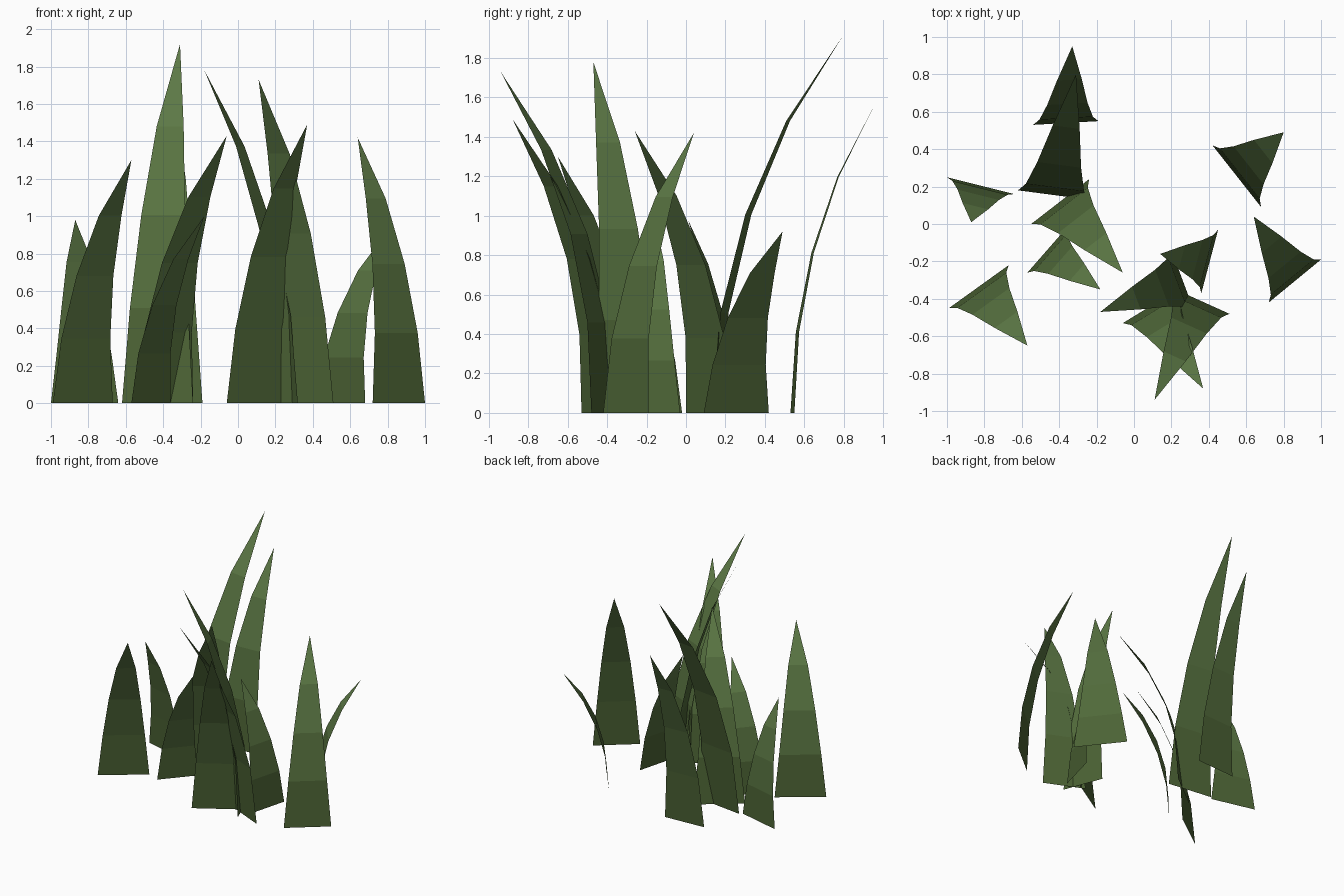
import bpy
from mathutils import Vector

if "Cube" in bpy.data.objects:
    bpy.data.objects.remove(bpy.data.objects["Cube"])


def make_material(name, colour):
    mat = bpy.data.materials.new(name)
    mat.use_nodes = True
    mat.diffuse_color = colour
    bsdf = mat.node_tree.nodes["Principled BSDF"]
    bsdf.inputs["Base Color"].default_value = colour
    bsdf.inputs["Roughness"].default_value = 0.9
    return mat


# One green per height band, deepest at the root
BANDS = [
    make_material("root_green", (0.072, 0.125, 0.035, 1)),
    make_material("lower_green", (0.084, 0.148, 0.044, 1)),
    make_material("upper_green", (0.096, 0.170, 0.052, 1)),
    make_material("tip_green", (0.108, 0.190, 0.060, 1)),
]
STEPS = len(BANDS)


def blade(name, start, end, tip):
    """Tapered strip on the root edge start-end, curving over to the tip."""
    a, b, top = Vector((*start, 0)), Vector((*end, 0)), Vector(tip)
    root, half = (a + b) / 2, (b - a) / 2
    lean = Vector((top.x - root.x, top.y - root.y, 0))
    # Faces look away from the lean
    if half.cross(Vector((0, 0, 1))).dot(lean) > 0:
        half = -half
    verts = []
    for i in range(STEPS):
        t = i / STEPS
        centre = root + lean * t ** 2
        centre.z = top.z * 1.064 * t * (1 - 0.06 * t * t)
        side = half * (1 - t) ** 0.7
        verts += [centre - side, centre + side]
    verts.append(top)
    faces = [(i, i + 1, i + 3, i + 2) for i in range(0, 2 * STEPS - 2, 2)]
    faces.append((2 * STEPS - 2, 2 * STEPS - 1, 2 * STEPS))
    mesh = bpy.data.meshes.new(name)
    mesh.from_pydata(verts, [], faces)
    for mat in BANDS:
        mesh.materials.append(mat)
    for band, face in enumerate(mesh.polygons):
        face.material_index = band
    obj = bpy.data.objects.new(name, mesh)
    bpy.context.collection.objects.link(obj)


# Back blades
blade("back_blade", (-0.54, 0.53), (-0.19, 0.55), (-0.33, 0.95, 1.55))
blade("tallest_blade", (-0.62, 0.18), (-0.24, 0.13), (-0.31, 0.80, 1.92))
# Blades on the -x side
blade("short_side_blade", (-1.00, 0.25), (-0.64, 0.16), (-0.87, 0.01, 0.98))
blade("front_side_blade", (-0.99, -0.45), (-0.67, -0.22), (-0.57, -0.65, 1.30))
blade("inner_blade", (-0.55, 0.00), (-0.24, 0.24), (-0.06, -0.26, 1.43))
blade("inner_short_blade", (-0.57, -0.26), (-0.36, -0.02), (-0.18, -0.35, 1.00))
# Blades on the +x side
blade("short_back_blade", (0.42, 0.42), (0.68, 0.09), (0.80, 0.49, 0.92))
blade("outer_blade", (0.72, -0.42), (1.00, -0.19), (0.64, 0.04, 1.42))
# Front cluster
blade("cluster_right_blade", (0.20, -0.34), (0.51, -0.48), (0.11, -0.94, 1.73))
blade("cluster_left_blade", (-0.06, -0.53), (0.25, -0.34), (0.37, -0.88, 1.49))
blade("cluster_tall_blade", (0.32, -0.46), (0.20, -0.14), (-0.18, -0.47, 1.78))
blade("cluster_short_blade", (0.45, -0.03), (0.36, -0.37), (0.14, -0.16, 1.00))
